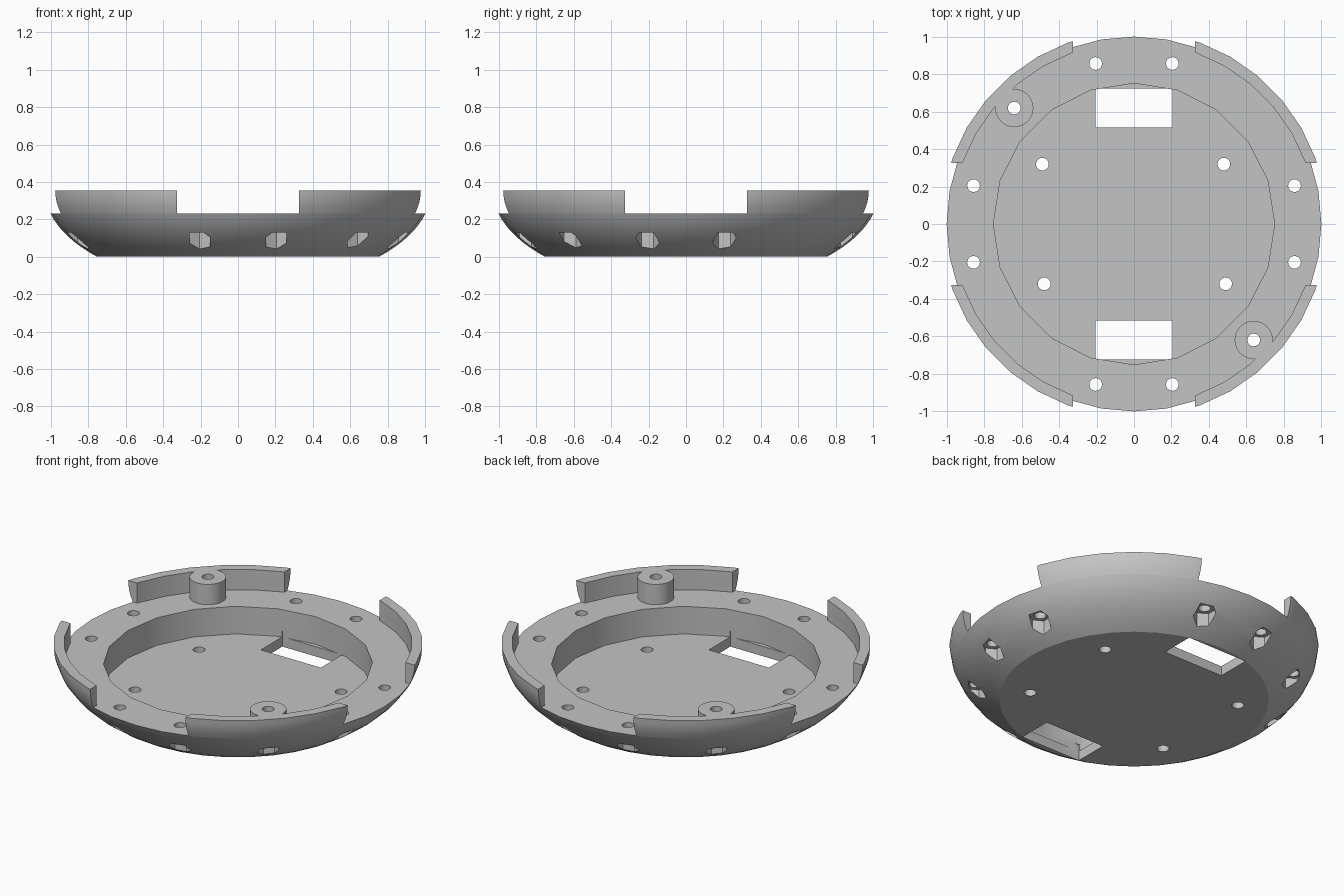
import bpy, bmesh
from math import cos, sin, pi, sqrt
from mathutils import Matrix, Vector

cube = bpy.data.objects.get("Cube")
if cube:
    bpy.data.objects.remove(cube, do_unlink=True)

PLATE_Z, TOP_Z = 0.23, 0.355      # plate surface, top of the rim walls
FLOOR_Z, TRAP_Z = 0.06, 0.13      # pocket floor, top of the nut traps
GAP = 0.325                       # half width of the rim openings
HOLE_R = 0.034

grey = bpy.data.materials.new("grey plastic")
grey.use_nodes = True
grey.diffuse_color = (0.55, 0.55, 0.55, 1)
grey.node_tree.nodes["Principled BSDF"].inputs["Base Color"].default_value = (0.55, 0.55, 0.55, 1)


def make(name, bm):
    bmesh.ops.recalc_face_normals(bm, faces=bm.faces)
    mesh = bpy.data.meshes.new(name)
    bm.to_mesh(mesh)
    bm.free()
    obj = bpy.data.objects.new(name, mesh)
    bpy.context.collection.objects.link(obj)
    mesh.materials.append(grey)
    return obj


def lathe(name, profile, sides=36, closed=False):
    """Revolve (radius, z) points about z; open profiles are capped."""
    bm = bmesh.new()
    rings = [[bm.verts.new((r * cos(2 * pi * i / sides), r * sin(2 * pi * i / sides), z))
              for i in range(sides)] for r, z in profile]
    pairs = list(zip(rings, rings[1:]))
    if closed:
        pairs.append((rings[-1], rings[0]))
    else:
        bm.faces.new(rings[0])
        bm.faces.new(rings[-1])
    for a, b in pairs:
        for i in range(sides):
            j = (i + 1) % sides
            bm.faces.new((a[i], a[j], b[j], b[i]))
    return make(name, bm)


def cylinders(name, places, radius, z0, z1, sides, turn=0):
    """Upright prisms at the given (x, y) places."""
    bm = bmesh.new()
    for x, y in places:
        bmesh.ops.create_cone(
            bm, cap_ends=True, segments=sides, radius1=radius, radius2=radius, depth=z1 - z0,
            matrix=Matrix.Translation((x, y, (z0 + z1) / 2)) @ Matrix.Rotation(turn, 4, 'Z'))
    return make(name, bm)


def boxes(name, centres, size):
    bm = bmesh.new()
    for c in centres:
        bmesh.ops.create_cube(bm, size=1, matrix=Matrix.Translation(c) @ Matrix.Diagonal((*size, 1)))
    return make(name, bm)


def boolean(target, tool, operation='DIFFERENCE'):
    tool.hide_render = True
    bpy.context.view_layer.objects.active = target
    mod = target.modifiers.new("boolean", 'BOOLEAN')
    mod.operation, mod.object, mod.solver = operation, tool, 'EXACT'
    bpy.ops.object.modifier_apply(modifier=mod.name)


def shell_radius(z):
    """Squashed sphere that shapes the outside."""
    return 1.032 * sqrt(1 - ((TOP_Z - z) / 0.52) ** 2)


def shell(z0, z1, steps):
    zs = [z0 + (z1 - z0) * i / steps for i in range(steps + 1)]
    return [(shell_radius(z), z) for z in zs]


# Fixing positions
boss_spots = [(-0.64, 0.62), (0.64, -0.62)]
rim_spots = [(sx * a, sy * b) for a, b in ((0.205, 0.858), (0.858, 0.205))
             for sx in (-1, 1) for sy in (-1, 1)]
floor_spots = [(-0.49, 0.32), (0.48, 0.32), (-0.48, -0.32), (0.49, -0.32)]

# Main parts
bowl = lathe("bowl_base", shell(0, PLATE_Z, 8))
walls = lathe("rim_walls", shell(PLATE_Z, TOP_Z, 4) + [(0.973, TOP_Z), (0.973, PLATE_Z)], closed=True)
bosses = cylinders("screw_bosses", boss_spots, 0.102, PLATE_Z, TOP_Z, 32)

# Cutters
pocket = lathe("pocket_cutter", [(0.752, FLOOR_Z), (0.752, 0.5)], sides=20)
slots = boxes("slot_cutter", [(0, s * 0.62, 0) for s in (-1, 1)], (0.41, 0.21, 0.2))
gap_x = boxes("side_gap_cutter", [(0, 0, 0.3)], (3, 2 * GAP, 1))
gap_y = boxes("end_gap_cutter", [(0, 0, 0.3)], (2 * GAP, 3, 1))
holes = cylinders("hole_cutter", boss_spots + rim_spots + floor_spots, HOLE_R, -0.2, 0.6, 20)
traps = cylinders("nut_trap_cutter", boss_spots + rim_spots, 0.064, -0.2, TRAP_Z, 6)

for tool in (pocket, slots, traps, holes):
    boolean(bowl, tool)
for tool in (gap_x, gap_y):
    boolean(walls, tool)
boolean(walls, bosses, 'UNION')
boolean(walls, holes)

for tool in (pocket, slots, gap_x, gap_y, holes, traps, bosses):
    bpy.data.objects.remove(tool, do_unlink=True)

# Smooth curved sides, crisp edges
bpy.ops.object.select_all(action='DESELECT')
for obj in (bowl, walls):
    obj.select_set(True)
    bpy.context.view_layer.objects.active = obj
bpy.ops.object.shade_smooth_by_angle(angle=pi / 6)
